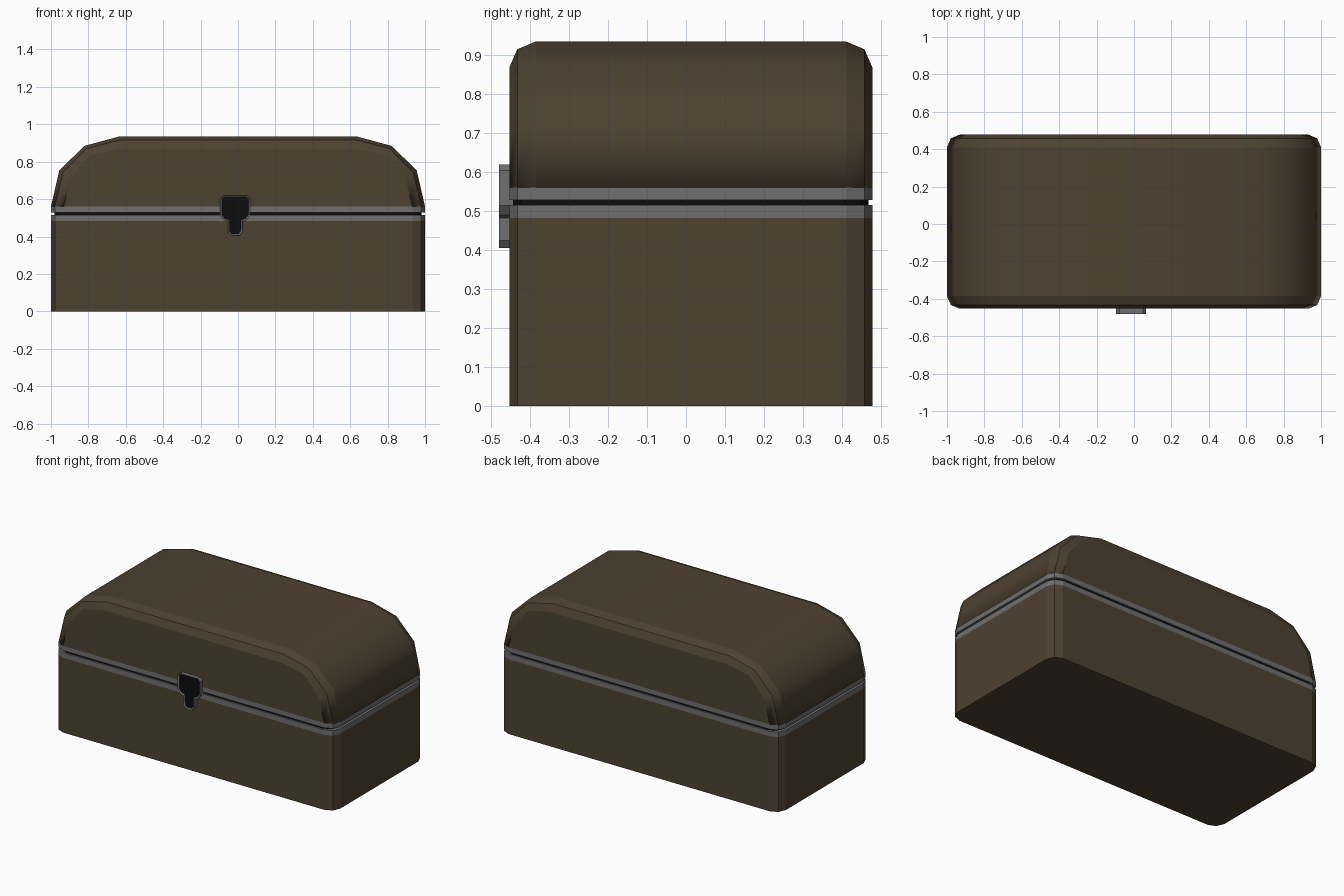
import bpy, bmesh

if "Cube" in bpy.data.objects:
    bpy.data.objects.remove(bpy.data.objects["Cube"])

CY = 0.0125          # chest centre in y (the latch sticks out in front)
HX, HY, R = 1.0, 0.4655, 0.068


def material(name, rgb):
    m = bpy.data.materials.new(name)
    m.diffuse_color = (*rgb, 1)
    m.use_nodes = True
    m.node_tree.nodes["Principled BSDF"].inputs["Base Color"].default_value = m.diffuse_color
    return m


BROWN = material("brown_leather", (0.075, 0.054, 0.031))
GREY = material("grey_metal", (0.16, 0.16, 0.16))
BLACK = material("black", (0.004, 0.004, 0.004))


def make(name, bm, *mats):
    bmesh.ops.recalc_face_normals(bm, faces=bm.faces)
    me = bpy.data.meshes.new(name)
    bm.to_mesh(me)
    bm.free()
    for m in mats:
        me.materials.append(m)
    ob = bpy.data.objects.new(name, me)
    bpy.context.collection.objects.link(ob)
    return ob


def loft(rings, smooth=False):
    """Bridge equal closed rings and cap both ends."""
    bm = bmesh.new()
    vs = [[bm.verts.new(p) for p in ring] for ring in rings]
    n = len(rings[0])
    for a, b in zip(vs, vs[1:]):
        for i in range(n):
            j = (i + 1) % n
            f = bm.faces.new((a[i], a[j], b[j], b[i]))
            f.smooth = smooth
            if smooth:
                for p, q in ((a[i], a[j]), (b[i], b[j])):
                    bm.edges.get((p, q)).smooth = False
    bm.faces.new(vs[0])
    bm.faces.new(vs[-1])
    return bm


def plan(inx=0.0, iny=0.0):
    """Rectangle with two-step rounded corners."""
    hx, hy, k = HX - inx, HY - iny, R * 0.3
    q = [(hx, hy - R), (hx - k, hy - k), (hx - R, hy)]
    q += [(-x, y) for x, y in reversed(q)]
    return q + [(-x, -y) for x, y in q]


def slab(name, z0, z1, mat, inx=0.0, iny=0.0):
    pts = plan(inx, iny)
    return make(name, loft([[(x, y + CY, z) for x, y in pts] for z in (z0, z1)]), mat)


# Lower box, two metal rims and the dark seam between them
slab("base_box", 0, 0.483, BROWN)
slab("lower_rim", 0.483, 0.516, GREY)
slab("seam", 0.516, 0.529, BLACK, 0.02, 0.01)
slab("upper_rim", 0.529, 0.56, GREY)

# Domed lid: faceted arch whose front and back edges are rounded in two steps
outer = [(1.0, 0.56), (0.955, 0.755), (0.82, 0.885), (0.635, 0.935)]
inner = [(0.932, 0.56), (0.895, 0.71), (0.79, 0.835), (0.63, 0.868)]


def arch(y, t):
    half = [(a + t * (c - a), b + t * (d - b)) for (a, b), (c, d) in zip(outer, inner)]
    return [(x, y + CY, z) for x, z in half + [(-x, z) for x, z in reversed(half)]]


steps = [(-HY, 1), (-HY + R * 0.3, 0.3), (-HY + R, 0)]
steps += [(-y, t) for y, t in reversed(steps)]
make("lid", loft([arch(y, t) for y, t in steps], smooth=True), BROWN)

# Latch plate with narrow tongue and black recessed face
half = [(0.062, 0.62), (0.08, 0.604), (0.08, 0.515), (0.062, 0.49),
        (0.038, 0.482), (0.038, 0.425), (0.022, 0.405)]
outline = half + [(-x, z) for x, z in reversed(half)]
bm = loft([[(x - 0.015, y, z) for x, z in outline] for y in (-0.48, -0.44)])
bmesh.ops.recalc_face_normals(bm, faces=bm.faces)
front = min(bm.faces, key=lambda f: f.calc_center_median().y)
bmesh.ops.inset_region(bm, faces=[front], thickness=0.009, depth=-0.006)
front.material_index = 1
make("latch", bm, GREY, BLACK)
